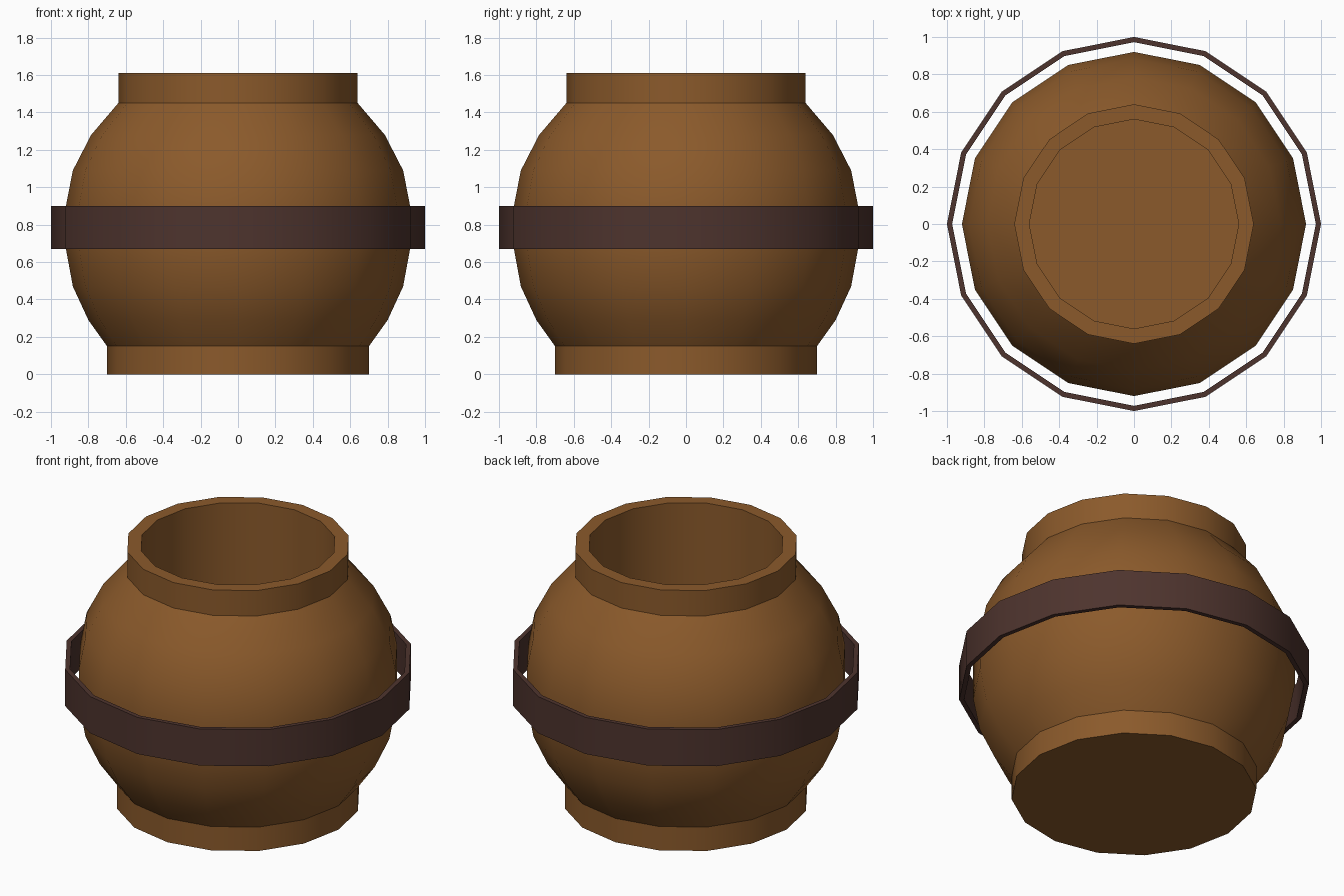
import bpy, bmesh, math

if "Cube" in bpy.data.objects:
    bpy.data.objects.remove(bpy.data.objects["Cube"])

SIDES = 16


def material(name, rgb):
    m = bpy.data.materials.new(name)
    m.diffuse_color = (*rgb, 1.0)
    m.use_nodes = True
    m.node_tree.nodes["Principled BSDF"].inputs["Base Color"].default_value = m.diffuse_color
    return m


def lathe(name, profile, mat, closed=False):
    """Revolve (radius, z) points around z; a radius of 0 makes a pole."""
    bm = bmesh.new()
    rings = []
    for r, z in profile:
        if r == 0:
            rings.append([bm.verts.new((0, 0, z))] * SIDES)
        else:
            rings.append([bm.verts.new((r * math.cos(2 * math.pi * i / SIDES),
                                        r * math.sin(2 * math.pi * i / SIDES), z))
                          for i in range(SIDES)])
    pairs = list(zip(rings, rings[1:]))
    if closed:
        pairs.append((rings[-1], rings[0]))
    for a, b in pairs:
        for i in range(SIDES):
            j = (i + 1) % SIDES
            corners = list(dict.fromkeys((a[i], a[j], b[j], b[i])))
            bm.faces.new(corners)
    bmesh.ops.recalc_face_normals(bm, faces=bm.faces)
    mesh = bpy.data.meshes.new(name)
    bm.to_mesh(mesh)
    bm.free()
    mesh.materials.append(mat)
    ob = bpy.data.objects.new(name, mesh)
    bpy.context.collection.objects.link(ob)
    bpy.ops.object.select_all(action='DESELECT')
    ob.select_set(True)
    bpy.context.view_layer.objects.active = ob
    bpy.ops.object.shade_smooth_by_angle(angle=math.radians(30))
    return ob


clay = material("clay_brown", (0.258, 0.102, 0.024))
dark = material("dark_brown", (0.076, 0.034, 0.027))

# Pot: foot, rounded belly, neck, then the hollow inside
lathe("pot_body", [
    (0, 0), (0.70, 0), (0.70, 0.15),
    (0.80, 0.29), (0.883, 0.47), (0.92, 0.67), (0.92, 0.90),
    (0.883, 1.09), (0.785, 1.28), (0.64, 1.45),
    (0.64, 1.61), (0.56, 1.61), (0.56, 0.15), (0, 0.15),
], clay)

# Loose band standing clear of the belly
lathe("belly_band", [(0.972, 0.67), (1.0, 0.67), (1.0, 0.90), (0.972, 0.90)],
      dark, closed=True)
